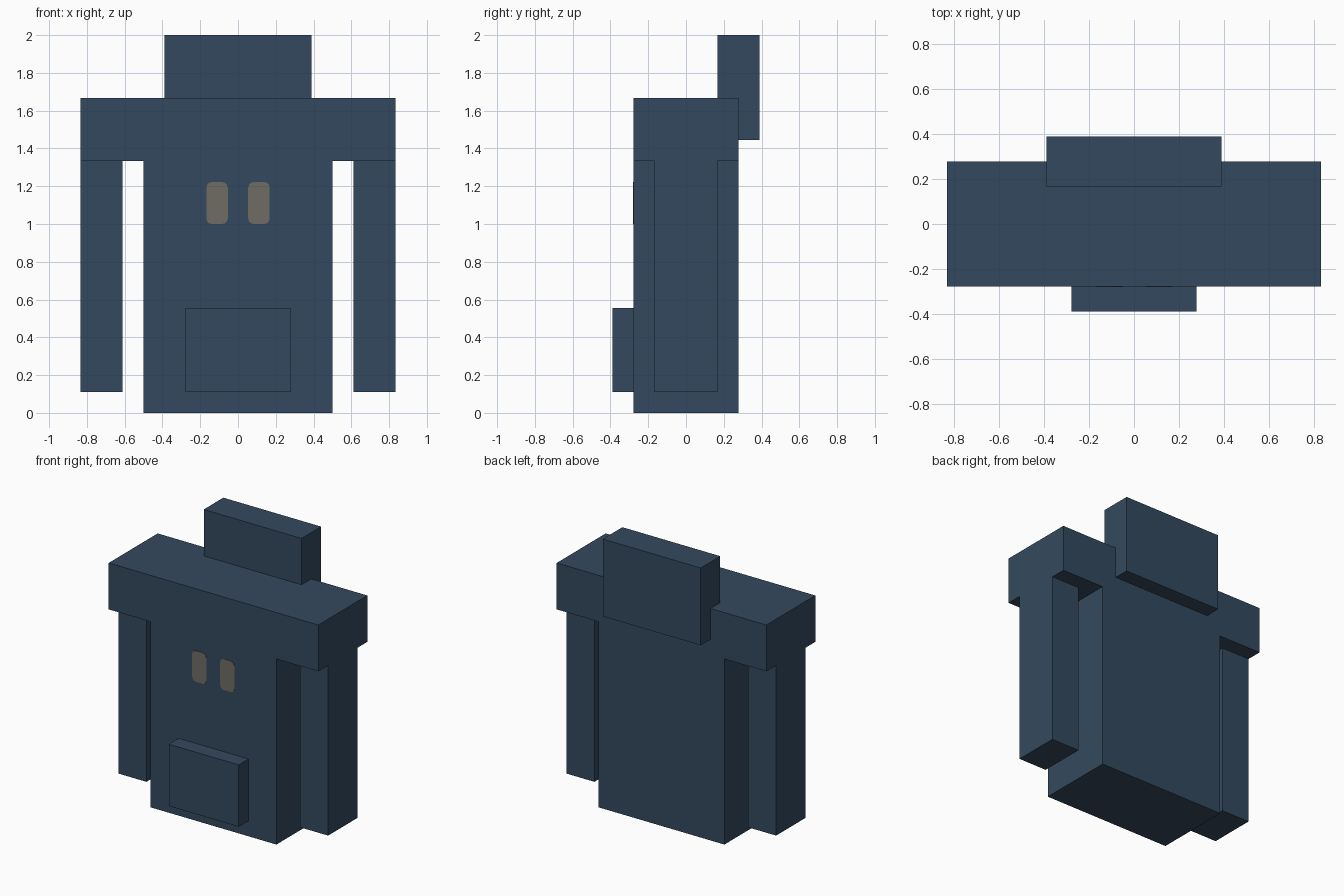
import bpy
import bmesh
import math

cube = bpy.data.objects.get("Cube")
if cube:
    bpy.data.objects.remove(cube, do_unlink=True)

U = 1 / 18  # design unit


def lin(c):
    c /= 255
    return c / 12.92 if c <= 0.04045 else ((c + 0.055) / 1.055) ** 2.4


def material(name, rgb):
    m = bpy.data.materials.new(name)
    col = (*[lin(c) for c in rgb], 1)
    m.diffuse_color = col
    m.use_nodes = True
    bsdf = m.node_tree.nodes["Principled BSDF"]
    bsdf.inputs["Base Color"].default_value = col
    bsdf.inputs["Roughness"].default_value = 0.8
    return m


navy = material("slate_blue", (52, 73, 94))
taupe = material("warm_grey", (112, 108, 99))


def extrude_profile(name, points, y0, y1, mat):
    """Extrude an outline in the xz plane from y0 back to y1."""
    bm = bmesh.new()
    face = bm.faces.new([bm.verts.new((x, y0, z)) for x, z in points])
    out = bmesh.ops.extrude_face_region(bm, geom=[face])
    moved = [v for v in out["geom"] if isinstance(v, bmesh.types.BMVert)]
    bmesh.ops.translate(bm, verts=moved, vec=(0, y1 - y0, 0))
    bmesh.ops.recalc_face_normals(bm, faces=bm.faces)
    mesh = bpy.data.meshes.new(name)
    bm.to_mesh(mesh)
    bm.free()
    mesh.materials.append(mat)
    obj = bpy.data.objects.new(name, mesh)
    bpy.context.collection.objects.link(obj)
    return obj


def box(name, x, y, z, mat):
    """Box from (min, max) ranges in design units."""
    (x0, x1), (y0, y1), (z0, z1) = [[v * U for v in r] for r in (x, y, z)]
    return extrude_profile(name, [(x0, z0), (x1, z0), (x1, z1), (x0, z1)], y0, y1, mat)


def rounded_rect(cx, cz, w, h, r, steps=3):
    pts = []
    for i, (sx, sz) in enumerate([(1, 1), (-1, 1), (-1, -1), (1, -1)]):
        for k in range(steps + 1):
            a = math.pi / 2 * (i + k / steps)
            pts.append((cx + sx * (w / 2 - r) + r * math.cos(a),
                        cz + sz * (h / 2 - r) + r * math.sin(a)))
    return pts


# T-shaped body: torso with wide shoulders
half = [(9, 0), (9, 24), (15, 24), (15, 30)]
outline = half + [(-x, z) for x, z in reversed(half)]
extrude_profile("body", [(x * U, z * U) for x, z in outline], -5 * U, 5 * U, navy)

# Hood at the back of the neck and pocket on the front
box("hood", (-7, 7), (3, 7), (26, 36), navy)
box("front_pocket", (-5, 5), (-7, -5), (2, 10), navy)

# Sleeves and the two rounded front tabs, one per side
for side, s in (("left", 1), ("right", -1)):
    box(side + "_sleeve", sorted((s * 11, s * 15)), (-3, 3), (2, 24), navy)
    tab = rounded_rect(s * 2 * U, 20 * U, 2.05 * U, 4 * U, 0.03)
    extrude_profile(side + "_tab", tab, -5 * U - 0.003, -5 * U + 0.002, taupe)
